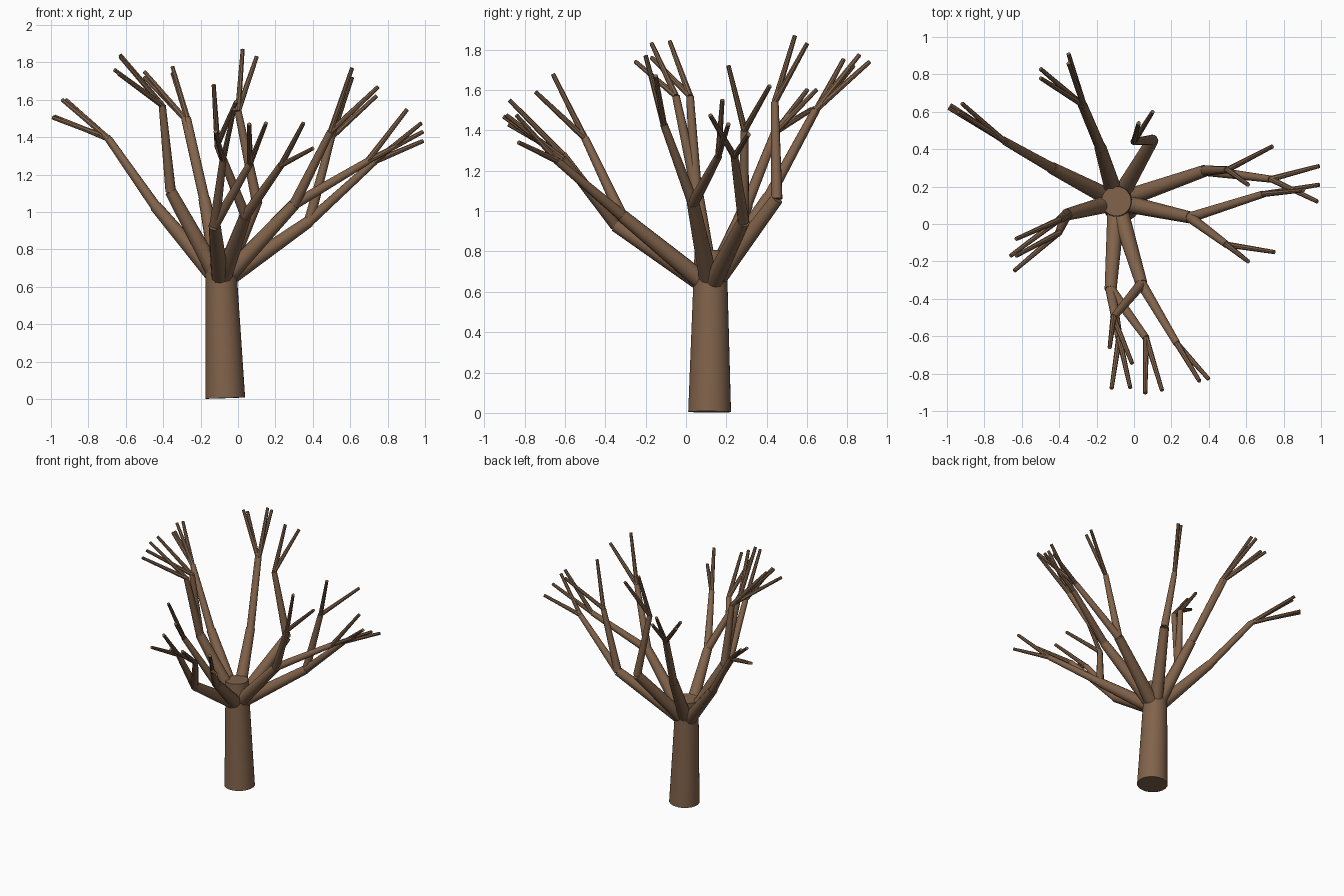
import bpy, bmesh
from math import radians
from mathutils import Vector, Matrix

bark = bpy.data.materials.new("bark")
bark.diffuse_color = (0.22, 0.125, 0.07, 1)


def add_limb(bm, a, b, r1, r2, sides=12):
    """Tapered round limb from a to b."""
    a, b = Vector(a), Vector(b)
    d = b - a
    mat = Matrix.Translation((a + b) / 2) @ d.to_track_quat('Z', 'Y').to_matrix().to_4x4()
    bmesh.ops.create_cone(bm, cap_ends=True, segments=sides, radius1=r1, radius2=r2,
                          depth=d.length, matrix=mat)


def finish(bm, name):
    me = bpy.data.meshes.new(name)
    bm.to_mesh(me)
    bm.free()
    ob = bpy.data.objects.new(name, me)
    bpy.context.collection.objects.link(ob)
    me.materials.append(bark)
    bpy.ops.object.select_all(action='DESELECT')
    ob.select_set(True)
    bpy.context.view_layer.objects.active = ob
    bpy.ops.object.shade_smooth_by_angle(angle=radians(40))
    return ob


FORK = (-0.092, 0.12, 0.62)


def branch(name, kink, *forks):
    """Main limb to the kink, then forks, each ending in twigs."""
    bm = bmesh.new()
    add_limb(bm, FORK, kink, 0.049, 0.032)
    for node, *twigs in forks:
        add_limb(bm, kink, node, 0.028, 0.019)
        for tip in twigs:
            add_limb(bm, node, tip, 0.016, 0.011, 8)
    finish(bm, name)


# Trunk, leaning slightly to the left
bm = bmesh.new()
add_limb(bm, (-0.068, 0.117, 0.005), (-0.095, 0.122, 0.805), 0.107, 0.08, 20)
finish(bm, "trunk")

# Left and back branches
branch("left_back_branch", (-0.44, 0.30, 1.03),
       ((-0.70, 0.45, 1.40), (-0.99, 0.62, 1.505), (-0.94, 0.60, 1.60)),
       ((-0.69, 0.44, 1.39), (-0.92, 0.645, 1.60), (-0.98, 0.635, 1.51)))
branch("back_left_branch", (-0.18, 0.41, 1.07),
       ((-0.27, 0.64, 1.50), (-0.35, 0.86, 1.775), (-0.35, 0.91, 1.74)),
       ((-0.285, 0.645, 1.50), (-0.50, 0.78, 1.75), (-0.50, 0.83, 1.72)))
branch("back_right_branch", (0.10, 0.45, 1.06),
       ((0.00, 0.44, 1.54), (0.025, 0.54, 1.87), (0.10, 0.60, 1.83)))

# Right branches
branch("right_back_branch", (0.38, 0.285, 0.95),
       ((0.50, 0.29, 1.40), (0.61, 0.21, 1.72), (0.74, 0.415, 1.62)),
       ((0.73, 0.24, 1.27), (0.99, 0.31, 1.38), (0.98, 0.12, 1.475)))
branch("right_front_branch", (0.30, 0.035, 1.04),
       ((0.495, -0.11, 1.43), (0.61, -0.20, 1.77), (0.75, -0.15, 1.67)),
       ((0.69, 0.16, 1.27), (0.99, 0.21, 1.43), (0.905, 0.18, 1.55)))

# Left front branch
branch("left_front_branch", (-0.36, 0.05, 1.11),
       ((-0.405, 0.02, 1.57), (-0.63, -0.08, 1.84), (-0.66, -0.17, 1.76)),
       ((-0.405, -0.05, 1.57), (-0.63, -0.17, 1.83), (-0.64, -0.25, 1.74)))

# Front branches
branch("front_left_branch", (-0.125, -0.35, 0.93),
       ((0.065, -0.61, 1.26), (0.06, -0.905, 1.47), (0.15, -0.89, 1.475)),
       ((-0.08, -0.61, 1.28), (-0.12, -0.88, 1.43), (-0.02, -0.875, 1.55)))
branch("front_right_branch", (0.04, -0.32, 0.98),
       ((0.23, -0.64, 1.25), (0.35, -0.84, 1.475), (0.40, -0.83, 1.34)),
       ((-0.11, -0.50, 1.36), (-0.13, -0.66, 1.68), (-0.01, -0.745, 1.59)))
